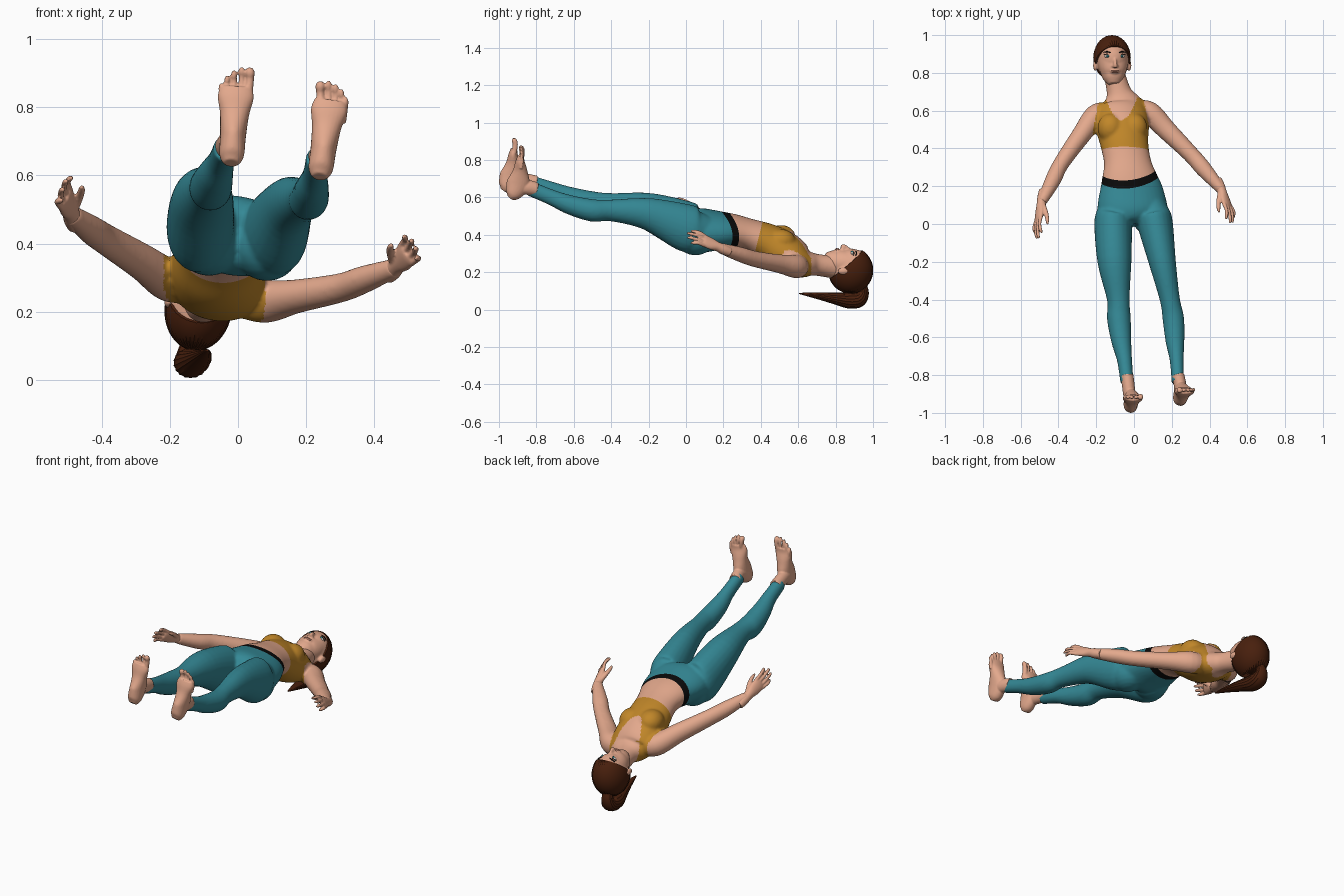
import bpy, bmesh, math
from mathutils import Vector, Matrix

cube = bpy.data.objects.get("Cube")
if cube:
    bpy.data.objects.remove(cube, do_unlink=True)


def material(name, r, g, b):
    mat = bpy.data.materials.new(name)
    mat.use_nodes = True
    mat.diffuse_color = (r, g, b, 1)
    shader = next(n for n in mat.node_tree.nodes if n.type == 'BSDF_PRINCIPLED')
    shader.inputs["Base Color"].default_value = (r, g, b, 1)
    shader.inputs["Roughness"].default_value = 0.7
    return mat


skin = material("skin", .77, .395, .265)
teal = material("teal fabric", .035, .25, .305)
gold = material("gold fabric", .53, .24, .022)
black = material("black", .003, .003, .003)
brown = material("brown hair", .065, .014, .004)
lip = material("lip", .6, .26, .18)
white = material("eye white", .75, .72, .68)
iris = material("iris", .03, .25, .28)


def ball(bm, centre, radii, segments=24):
    m = Matrix.Translation(centre) @ Matrix.Diagonal((*radii, 1))
    return bmesh.ops.create_uvsphere(bm, u_segments=segments, v_segments=segments // 2,
                                     radius=1, matrix=m)["verts"]


def tube(bm, stations, up=(0, 0, 1), sides=24, steps=5, ridge=0):
    """Loft of elliptical rings through stations (x, y, z, half width, half depth)."""
    rows, last = [], len(stations) - 1
    for i in range(last):
        p0, p1, p2, p3 = (stations[min(max(i + k, 0), last)] for k in (-1, 0, 1, 2))
        for s in range(steps + (i == last - 1)):
            t = s / steps
            rows.append([b + .5 * t * (c - a + t * (2*a - 5*b + 4*c - d + t * (3*(b - c) + d - a)))
                         for a, b, c, d in zip(p0, p1, p2, p3)])
    rings = []
    for i, row in enumerate(rows):
        here = Vector(row[:3])
        along = Vector(rows[min(i + 1, len(rows) - 1)][:3]) - Vector(rows[max(i - 1, 0)][:3])
        side = along.cross(Vector(up)).normalized()
        top = side.cross(along).normalized()
        ring = []
        for k in range(sides):
            a = math.tau * k / sides
            f = 1 - ridge * (k % 2)
            ring.append(bm.verts.new(here + f * (side * row[3] * math.cos(a) + top * row[4] * math.sin(a))))
        rings.append(ring)
    for r, q in zip(rings, rings[1:]):
        for k in range(sides):
            n = (k + 1) % sides
            bm.faces.new((r[k], r[n], q[n], q[k]))
    bm.faces.new(rings[0][::-1])
    bm.faces.new(rings[-1])


def finish(name, bm, mats, voxel=0, relax=0, matrix=None):
    """Turn the parts into one object, optionally fused into a single skin."""
    if matrix:
        bm.transform(matrix)
    bmesh.ops.recalc_face_normals(bm, faces=bm.faces[:])
    mesh = bpy.data.meshes.new(name)
    bm.to_mesh(mesh)
    bm.free()
    ob = bpy.data.objects.new(name, mesh)
    bpy.context.scene.collection.objects.link(ob)
    if voxel:
        fuse = ob.modifiers.new("fuse", 'REMESH')
        fuse.mode = 'VOXEL'
        fuse.voxel_size = voxel
        soft = ob.modifiers.new("soften", 'SMOOTH')
        soft.factor, soft.iterations = .5, relax
        bpy.context.view_layer.update()
        ev = ob.evaluated_get(bpy.context.evaluated_depsgraph_get())
        fused = bpy.data.meshes.new_from_object(ev)
        ob.modifiers.clear()
        ob.data = fused
        bpy.data.meshes.remove(mesh)
        fused.name = name
    ob.data.materials.clear()
    for m in mats:
        ob.data.materials.append(m)
    for p in ob.data.polygons:
        p.use_smooth = True
        p.material_index = 0
    return ob


# Body: torso, bust, seat, legs and arms fused together
bm = bmesh.new()
tube(bm, [(0, .0, .42, .12, .07), (0, .03, .42, .17, .1), (-.008, .08, .423, .187, .117),
          (-.015, .17, .423, .172, .103), (-.025, .25, .42, .147, .09), (-.035, .33, .402, .125, .085),
          (-.05, .42, .365, .127, .1), (-.06, .5, .32, .14, .112), (-.063, .57, .28, .143, .103),
          (-.065, .625, .25, .127, .08), (-.07, .66, .244, .096, .065), (-.08, .7, .239, .066, .058),
          (-.105, .8, .225, .055, .06), (-.11, .86, .21, .05, .05)], up=(.17, 0, 1), sides=36)
for x, z in ((-.125, .388), (.003, .366)):
    ball(bm, (x, .508, z), (.068, .078, .064))
for x, z in ((-.085, .405), (.085, .39)):
    ball(bm, (x, .05, z), (.1, .11, .1))
tube(bm, [(-.085, .15, .425, .07, .07), (-.1, .06, .432, .092, .105), (-.11, 0, .447, .1, .132),
          (-.103, -.2, .525, .09, .1),
          (-.083, -.4, .56, .06, .063), (-.08, -.5, .565, .063, .067), (-.067, -.62, .6, .053, .056),
          (-.05, -.72, .64, .04, .044), (-.037, -.84, .68, .035, .041)])
tube(bm, [(.065, .15, .42, .07, .07), (.097, .06, .422, .088, .105), (.112, 0, .437, .094, .127),
          (.15, -.2, .51, .072, .087),
          (.19, -.4, .53, .053, .058), (.208, -.5, .53, .057, .06), (.217, -.62, .56, .05, .052),
          (.226, -.72, .6, .037, .042), (.232, -.84, .65, .033, .04)])
tube(bm, [(-.13, .59, .28, .05, .05), (-.2, .575, .29, .06, .062), (-.28, .47, .345, .051, .054),
          (-.385, .32, .41, .042, .046), (-.43, .23, .44, .042, .042), (-.49, .115, .485, .027, .029)])
tube(bm, [(0, .6, .235, .05, .05), (.08, .59, .23, .06, .063), (.17, .5, .245, .053, .05),
          (.3, .37, .27, .044, .043), (.37, .29, .295, .043, .04), (.465, .18, .33, .027, .028)])
body = finish("body", bm, (skin, teal, black, gold), voxel=.008, relax=6)

# Garments: clean cuts along the dipped waistband and the hem, colour by region
low, high, hem = .27, .312, .292


def dip(p):
    return .15 * p.z - 1.2 * (p.x + .02) ** 2 - .1 * p.x


def rise(p):
    return -.25 * p.z


bm = bmesh.new()
bm.from_mesh(body.data)
for bend, level in ((dip, low), (dip, high), (rise, hem)):
    for v in bm.verts:
        v.co.y += bend(v.co)
    bmesh.ops.bisect_plane(bm, geom=bm.verts[:] + bm.edges[:] + bm.faces[:], dist=1e-5,
                           plane_co=(0, level, 0), plane_no=(0, 1, 0))
    for v in bm.verts:
        v.co.y -= bend(v.co)
bm.normal_update()
for f in bm.faces:
    c = f.calc_center_median()
    u = abs(c.x + .067)
    scoop = .55 if f.normal.z > 0 else .62
    waist = c.y + dip(c)
    if c.y < 0 and abs(c.x) < .29 or abs(c.x) < .23 and waist < high:
        f.material_index = 1 if waist < low else 2
    elif c.y + rise(c) > hem and c.y < min(.67, scoop + 17 * u * u) and u < .15 - .2 * max(0, c.y - .5):
        f.material_index = 3
bm.to_mesh(body.data)
bm.free()

# Feet: soles face forward, toes point up
for name, heel, lean, inner, ankle in (("right_foot", (-.02, -.997, .64), .07, 1, (-.037, -.8, .678)),
                                       ("left_foot", (.24, -.96, .6), .14, -1, (.232, -.8, .643))):
    bm = bmesh.new()
    h = Vector(heel)
    rows = [(.02, -.003, .022, .018), (.036, .02, .036, .045), (.063, .075, .038, .062),
            (.073, .14, .043, .04), (.073, .19, .053, .025), (.078, .22, .046, .017)]
    tube(bm, [(h.x + lean * z, h.y + y, h.z + z, a, b) for y, z, a, b in rows], up=(0, -1, 0))
    tube(bm, [(*ankle, .034, .038), (h.x - .005 * inner, h.y + .1, h.z + .055, .033, .04),
              (h.x, h.y + .05, h.z + .05, .03, .036)])
    for off, tip, r in ((.036, .268, .0145), (.012, .27, .0095), (-.01, .26, .009),
                        (-.029, .245, .0085), (-.045, .223, .008)):
        x = h.x + lean * tip + off * inner
        tube(bm, [(x - off * inner * .15, h.y + .078, h.z + tip - .07, r, r),
                  (x, h.y + .084, h.z + tip - .025, r * .85, r),
                  (x, h.y + .079, h.z + tip - .004, r, r), (x, h.y + .077, h.z + tip + .008, r * .5, r * .5)],
             up=(0, -1, 0), sides=12)
    finish(name, bm, (skin,), voxel=.0042, relax=2)

# Hands: flat palm, four curled fingers and a thumb on the upper, inner edge
for name, wrist, aim, across in (
        ("right_hand", (-.488, .122, .482), (-.035, -.19, .095), (-.3, 0, -.8)),
        ("left_hand", (.46, .185, .329), (.067, -.168, .075), (.4, .1, -.8))):
    bm = bmesh.new()
    w, d, c = Vector(wrist), Vector(aim), Vector(across).normalized()
    c = (c - d.normalized() * c.dot(d.normalized())).normalized()
    back = c.cross(d).normalized()
    if back.z < 0:
        back.negate()

    def at(t, s=0, n=0):
        return tuple(w + d * t + c * s + back * n)

    tube(bm, [(*at(-.3), .025, .025), (*at(-.1), .028, .027), (*at(.1), .026, .024), (*at(.3), .035, .02),
              (*at(.5), .037, .015), (*at(.58), .032, .01)], up=back)
    for s, tip in ((-.029, .92), (-.01, 1.02), (.01, .99), (.028, .86)):
        tube(bm, [(*at(.48, s), .01, .01), (*at(.7, s * 1.2, .003), .009, .009),
                  (*at(tip - .06, s * 1.25, -.01), .0085, .0085), (*at(tip, s * 1.25, -.02), .005, .005)],
             up=back, sides=12)
    tube(bm, [(*at(.12, -.012, -.005), .015, .015), (*at(.35, -.034, -.022), .012, .012),
              (*at(.55, -.042, -.034), .01, .01), (*at(.66, -.042, -.038), .005, .005)], up=back, sides=12)
    finish(name, bm, (skin,), voxel=.0042, relax=2)

# Head, built upright in its own frame and laid into place
pose = Matrix.Translation((-.115, .87, .22)) @ Matrix.Rotation(math.radians(8), 4, 'Y')
bm = bmesh.new()
ball(bm, (0, .01, -.01), (.09, .113, .116), 36)
tube(bm, [(0, .08, .02, .06, .06), (0, .06, .02, .078, .076), (0, .02, .024, .081, .075),
          (0, -.035, .03, .077, .073), (0, -.075, .038, .065, .067), (0, -.105, .052, .05, .05),
          (0, -.13, .064, .028, .024)], sides=36)
tube(bm, [(0, .03, .086, .008, .01), (0, 0, .099, .008, .013), (0, -.028, .115, .011, .017),
          (0, -.041, .111, .011, .008)], sides=16)
ball(bm, (0, -.061, .1), (.026, .014, .008))
for s in (-1, 1):
    ball(bm, (s * .011, -.034, .104), (.008, .008, .009))
    ball(bm, (s * .09, -.03, -.002), (.012, .03, .019))
finish("head", bm, (skin,), voxel=.005, relax=4, matrix=pose)

# Face details
for s, label in ((-1, "right"), (1, "left")):
    for part, centre, radii, mat in (("eye", (.037, .018, .086), (.017, .008, .011), white),
                                     ("iris", (.037, .018, .092), (.0075, .0075, .008), iris),
                                     ("pupil", (.037, .018, .0965), (.003, .003, .005), black)):
        bm = bmesh.new()
        ball(bm, (s * centre[0], *centre[1:]), radii)
        finish(label + "_" + part, bm, (mat,), matrix=pose)
    for part, y, r in (("eyebrow", .038, .0035), ("eyelash", .025, .0025)):
        bm = bmesh.new()
        tube(bm, [(s * .018, y - .003, .096, r * .7, r), (s * .04, y + .004, .091, r, r),
                  (s * .058, y, .078, r * .5, r)], sides=8)
        finish(label + "_" + part, bm, (black,), matrix=pose)
for part, y in (("upper_lip", -.058), ("lower_lip", -.066)):
    bm = bmesh.new()
    ball(bm, (0, y, .102), (.022, .005, .008))
    finish(part, bm, (lip,), matrix=pose)

# Swept back hair with combed ridges, trimmed along the hairline
bm = bmesh.new()
ball(bm, (0, .01, -.01), (.099, .121, .125), 72)
for v in bm.verts:
    k = round(math.atan2((v.co.y - .01) / .121, v.co.x / .099) / math.tau * 72)
    if k % 2:
        v.co *= .982
cut = bmesh.ops.bisect_plane(bm, geom=bm.verts[:] + bm.edges[:] + bm.faces[:], plane_co=(0, 0, .035),
                             plane_no=(0, -.85, 1), clear_outer=True)
bmesh.ops.holes_fill(bm, edges=[e for e in cut["geom_cut"] if isinstance(e, bmesh.types.BMEdge)])
finish("hair", bm, (brown,), matrix=pose)

bm = bmesh.new()
tube(bm, [(-.135, .94, .13, .025, .025), (-.14, .95, .09, .028, .035), (-.14, .925, .055, .042, .048),
          (-.137, .87, .05, .044, .05), (-.12, .8, .059, .032, .042), (-.105, .72, .071, .02, .028),
          (-.095, .65, .081, .01, .015), (-.09, .605, .086, .003, .004)], up=(1, 0, 0), sides=36, ridge=.05)
finish("ponytail", bm, (brown,))

# Keep crisp edges where parts are cut
for ob in bpy.context.scene.objects:
    ob.select_set(ob.type == 'MESH' and ob.name in ("hair", "ponytail"))
bpy.context.view_layer.objects.active = bpy.data.objects["hair"]
bpy.ops.object.shade_smooth_by_angle(angle=math.radians(40))
